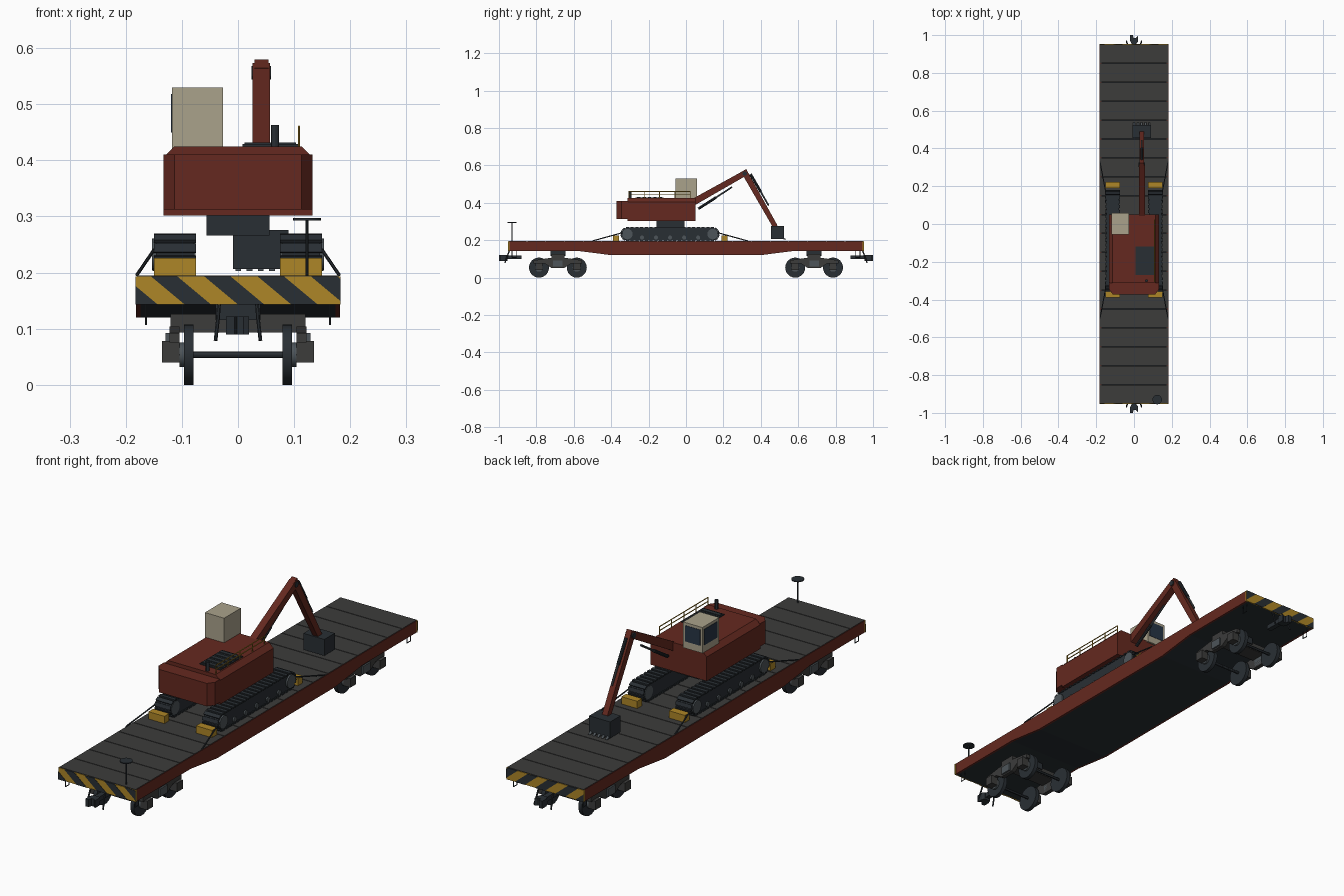
import bpy, bmesh
from math import pi, cos, sin
from mathutils import Vector

if "Cube" in bpy.data.objects:
    bpy.data.objects.remove(bpy.data.objects["Cube"])


def material(name, rgb):
    m = bpy.data.materials.new(name)
    m.diffuse_color = (*rgb, 1)
    m.use_nodes = True
    m.node_tree.nodes["Principled BSDF"].inputs["Base Color"].default_value = m.diffuse_color
    return m


RED = material("oxide_red", (0.13, 0.022, 0.014))
DARK = material("dark_steel", (0.022, 0.028, 0.034))
GREY = material("worn_grey", (0.045, 0.045, 0.044))
STEEL = material("wheel_steel", (0.075, 0.09, 0.1))
YELLOW = material("safety_yellow", (0.42, 0.24, 0.02))
BEIGE = material("cab_beige", (0.40, 0.36, 0.26))
GLASS = material("window_glass", (0.02, 0.035, 0.06))


def finish(name, bm, mat, smooth=False):
    bmesh.ops.recalc_face_normals(bm, faces=bm.faces[:])
    me = bpy.data.meshes.new(name)
    bm.to_mesh(me)
    bm.free()
    me.materials.append(mat)
    ob = bpy.data.objects.new(name, me)
    bpy.context.collection.objects.link(ob)
    if smooth:
        bpy.ops.object.select_all(action='DESELECT')
        ob.select_set(True)
        bpy.context.view_layer.objects.active = ob
        bpy.ops.object.shade_smooth_by_angle()
    return ob


def add_prism(bm, pts, axis, lo, hi):
    """Extrude a 2D outline along an axis; outline is in the other two axes."""
    def place(p, t):
        c = list(p)
        c.insert('xyz'.index(axis), t)
        return bm.verts.new(c)
    a, b = [place(p, lo) for p in pts], [place(p, hi) for p in pts]
    bm.faces.new(a)
    bm.faces.new(b)
    for i in range(len(pts)):
        j = (i + 1) % len(pts)
        bm.faces.new((a[i], a[j], b[j], b[i]))


def prism(name, pts, axis, lo, hi, mat):
    bm = bmesh.new()
    add_prism(bm, pts, axis, lo, hi)
    return finish(name, bm, mat)


def add_box(bm, x, y, z):
    add_prism(bm, [(x[0], y[0]), (x[1], y[0]), (x[1], y[1]), (x[0], y[1])], 'z', *z)


def box(name, x, y, z, mat):
    bm = bmesh.new()
    add_box(bm, x, y, z)
    return finish(name, bm, mat)


def rods(name, paths, r, mat, n=8):
    """Round bars along each list of points."""
    bm = bmesh.new()
    for path in paths:
        for p, q in zip(path, path[1:]):
            p, q = Vector(p), Vector(q)
            mtx = (q - p).to_track_quat('Z', 'Y').to_matrix().to_4x4()
            mtx.translation = (p + q) / 2
            bmesh.ops.create_cone(bm, cap_ends=True, segments=n, radius1=r, radius2=r,
                                  depth=(q - p).length, matrix=mtx)
    return finish(name, bm, mat, True)


def span(s, a, b):
    return tuple(sorted((s * a, s * b)))


# Flatcar body: dark belly, red fishbelly side sills, plank deck
belly = [(-.947, .187), (-.947, .143), (-.58, .143), (-.40, .12),
         (.40, .12), (.58, .143), (.947, .143), (.947, .187)]
prism("car_underframe", belly, 'x', -.174, .174, DARK)
sill = [(y, z if z < .18 else .193) for y, z in belly]
for s in (-1, 1):
    prism("side_sill", sill, 'x', *span(s, .173, .182), RED)
bm = bmesh.new()
for i in range(19):
    y = -.95 + i * .1
    add_box(bm, (-.18, .18), (y + .0015, y + .0985), (.186, .195))
finish("deck_planks", bm, GREY)

for e in (-1, 1):
    # Hazard striped end sill
    box("end_sill", (-.183, .183), span(e, .944, .951), (.143, .193), YELLOW)
    bm = bmesh.new()
    for k in range(-1, 4):
        x = -.155 + k * .095
        add_prism(bm, [(x, .193), (x + .047, .193), (x + .107, .143), (x + .06, .143)],
                  'y', *span(e, .948, .9525))
    for side in (-1, 1):
        geom = bm.verts[:] + bm.edges[:] + bm.faces[:]
        bmesh.ops.bisect_plane(bm, geom=geom, plane_co=(.183 * side, 0, 0),
                               plane_no=(side, 0, 0), clear_outer=True)
    finish("hazard_stripes", bm, DARK)

    # Coupler, air hoses and corner steps
    box("coupler_shank", (-.011, .011), span(e, .88, .97), (.099, .119), DARK)
    prism("coupler_head", [(-.014, e * .955), (-.021, e * .972), (-.021, e * 1.0), (-.006, e * 1.0),
                           (-.002, e * .985), (.010, e * .985), (.020, e * .995), (.020, e * .965),
                           (.014, e * .955)], 'z', .090, .122, DARK)
    rods("air_hoses", [[(s * .034, e * .945, .143), (s * .036, e * .955, .115),
                        (s * .040, e * .968, .079)] for s in (-1, 1)], .0035, DARK)
    rods("corner_steps", [[(s * .164, e * .905, .146), (s * .164, e * .905, .108),
                           (s * .164, e * .93, .108), (s * .164, e * .93, .146)]
                          for s in (-1, 1)], .002, DARK, 6)

    # Bogie: bolster, side frames, wheelsets
    c = e * .685
    box("bogie_bolster", (-.12, .12), (c - .035, c + .035), (.093, .126), GREY)
    box("centre_plate", (-.04, .04), (c - .04, c + .04), (.115, .145), DARK)
    for s in (-1, 1):
        frame = [(c - .13, .075), (c - .13, .092), (c - .05, .104), (c + .05, .104), (c + .13, .092),
                 (c + .13, .075), (c + .07, .075), (c + .035, .052), (c - .035, .052), (c - .07, .075)]
        prism("bogie_side_frame", frame, 'x', *span(s, .104, .122), GREY)
        box("spring_pack", span(s, .104, .129), (c - .025, c + .025), (.058, .092), STEEL)
    for y in (c - .101, c + .101):
        rods("axle", [[(-.12, y, .0535), (.12, y, .0535)]], .006, DARK, 12)
        for s in (-1, 1):
            rods("wheel", [[(s * .079, y, .0535), (s * .096, y, .0535)]], .0535, DARK, 24)
            rods("wheel_hub", [[(s * .094, y, .0535), (s * .104, y, .0535)]], .022, STEEL, 16)
            box("axle_box", span(s, .104, .135), (y - .019, y + .019), (.04, .078), GREY)

# Brake wheel on its post
rods("brake_post", [[(.123, -.93, .19), (.123, -.93, .296)]], .003, DARK)
rods("brake_wheel", [[(.123, -.93, .293), (.123, -.93, .297)]], .025, DARK, 20)

# Crawler tracks with shoes, sprockets, rollers, chocks and tie-downs
Y0, Y1, ZC, R, N = -.313, .142, .2325, .034, 6
loop = [(Y1 + R * sin(pi * i / N), ZC + R * cos(pi * i / N)) for i in range(N + 1)]
loop += [(Y0 - R * sin(pi * i / N), ZC - R * cos(pi * i / N)) for i in range(N + 1)]
shoes = []
for i in range(19):
    y = Y0 + (Y1 - Y0) * i / 18
    shoes += [(y, ZC + R, 0, 1), (y, ZC - R, 0, -1)]
for i in range(1, 5):
    a = pi * i / 5
    shoes += [(Y1 + R * sin(a), ZC + R * cos(a), sin(a), cos(a)),
              (Y0 - R * sin(a), ZC + R * cos(a), -sin(a), cos(a))]
for s in (-1, 1):
    prism("track_belt", loop, 'x', *span(s, .079, .146), DARK)
    bm = bmesh.new()
    for y, z, ny, nz in shoes:
        quad = [(y + nz * t - ny * d, z - ny * t - nz * d)
                for t, d in ((-.008, .003), (.008, .003), (.008, -.0035), (-.008, -.0035))]
        add_prism(bm, quad, 'x', *span(s, .075, .15))
    finish("track_shoes", bm, DARK)
    for y in (Y0, Y1):
        rods("track_wheel", [[(s * .076, y, ZC), (s * .153, y, ZC)]], .028, STEEL, 16)
    rods("track_rollers", [[(s * .14, -.235 + i * .075, .214), (s * .152, -.235 + i * .075, .214)]
                           for i in range(5)], .011, STEEL, 12)
    for a, b in ((.19, .222), (-.39, -.357)):
        box("wheel_chock", span(s, .075, .15), (a, b), (.193, .226), YELLOW)
    rods("tie_down_chains", [[(s * .18, .33, .196), (s * .15, .17, .24)],
                             [(s * .18, -.50, .196), (s * .15, -.34, .24)]], .003, DARK, 6)

# Upper works: turntable, house, counterweight
box("turntable", (-.056, .056), (-.158, -.008), (.266, .304), DARK)
prism("engine_house", [(-.133, .302), (.133, .302), (.133, .405), (.113, .425),
                       (-.113, .425), (-.133, .405)], 'y', -.312, .05, RED)
prism("counterweight", [(-.133, -.31), (-.133, -.345), (-.113, -.372),
                        (.113, -.372), (.133, -.345), (.133, -.31)], 'z', .312, .41, RED)

# Engine cover with louvres, exhaust, handrail
box("engine_cover", (.008, .107), (-.27, -.12), (.424, .429), DARK)
bm = bmesh.new()
for i in range(5):
    add_box(bm, (.012, .103), (-.262 + i * .029, -.244 + i * .029), (.428, .432))
finish("cover_louvres", bm, DARK)
rods("exhaust", [[(.066, -.3, .42), (.066, -.3, .463)]], .0075, DARK, 12)
rail = [[(.109, -.305 + i * .082, .42), (.109, -.305 + i * .082, .46)] for i in range(5)]
rail += [[(.109, -.305, z), (.109, .023, z)] for z in (.443, .46)]
rods("handrail", rail, .0022, YELLOW, 6)

# Cab with front and left windows
box("cab", (-.118, -.027), (-.055, .058), (.42, .53), BEIGE)
box("front_window", (-.108, -.037), (.05, .0595), (.45, .518), GLASS)
box("left_window", (-.1195, -.11), (-.042, .046), (.45, .518), GLASS)


# Boom, stick and hydraulic cylinders
def beam(name, p, q, w0, w1, x, mat):
    p, q = Vector(p), Vector(q)
    d = (q - p).normalized()
    n = Vector((-d.y, d.x))
    prism(name, [p + n * w0, q + n * w1, q - n * w1, p - n * w0], 'x', *x, mat)


beam("boom", (.03, .398), (.318, .560), .018, .015, (.026, .057), RED)
beam("stick", (.308, .572), (.478, .272), .016, .013, (.029, .054), RED)
rods("elbow_pin", [[(.024, .314, .556), (.059, .314, .556)]], .012, DARK, 12)
rods("boom_cylinder", [[(.0415, .066, .368), (.0415, .16, .428)]], .007, DARK, 10)
rods("boom_piston", [[(.0415, .16, .428), (.0415, .246, .484)]], .0045, STEEL)
rods("stick_cylinder", [[(.0415, .345, .553), (.0415, .40, .458)]], .007, DARK, 10)
rods("stick_piston", [[(.0415, .40, .458), (.0415, .442, .385)]], .0045, STEEL)

# Bucket with teeth
box("bucket", (-.009, .09), (.454, .525), (.206, .276), DARK)
bm = bmesh.new()
for i in range(5):
    x = .0005 + i * .02
    add_prism(bm, [(.52, .203), (.538, .203), (.52, .216)], 'x', x - .005, x + .005)
finish("bucket_teeth", bm, STEEL)
